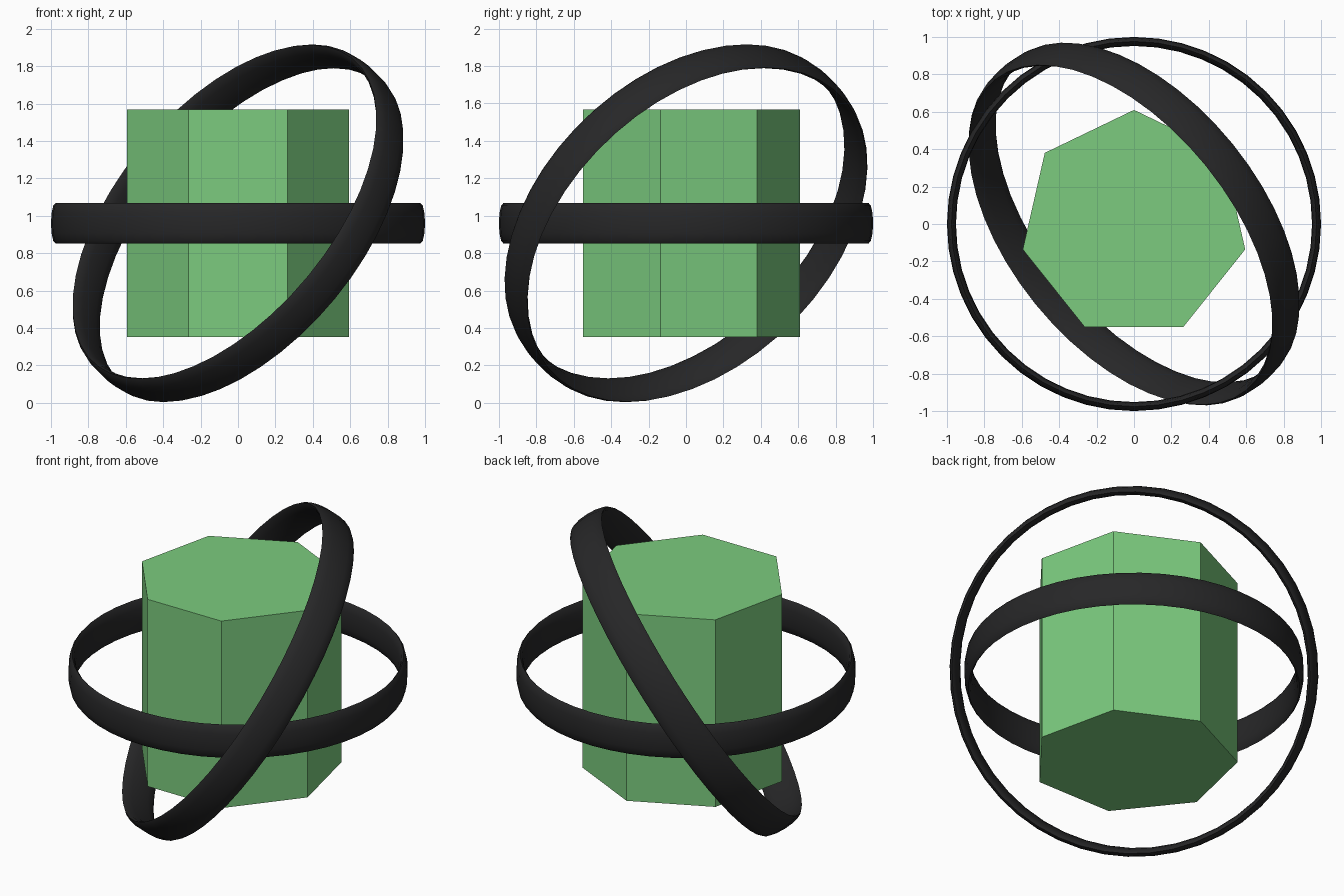
import bpy
from math import pi
from mathutils import Vector

if "Cube" in bpy.data.objects:
    bpy.data.objects.remove(bpy.data.objects["Cube"])

CENTRE = (0, 0, 0.96)


def material(name, colour):
    m = bpy.data.materials.new(name)
    m.diffuse_color = (*colour, 1)
    m.use_nodes = True
    m.node_tree.nodes["Principled BSDF"].inputs["Base Color"].default_value = m.diffuse_color
    return m


black = material("black", (0.02, 0.02, 0.021))
green = material("green", (0.2, 0.6, 0.21))


def ring(name, radius, thickness, half_height, normal):
    """Flattened band: a torus stretched along its own axis."""
    bpy.ops.mesh.primitive_torus_add(
        major_radius=radius, minor_radius=thickness,
        major_segments=48, minor_segments=12)
    ob = bpy.context.object
    ob.name = name
    ob.scale.z = half_height / thickness
    bpy.ops.object.transform_apply(location=False, rotation=False, scale=True)
    ob.location = CENTRE
    ob.rotation_euler = Vector(normal).to_track_quat('Z', 'Y').to_euler()
    bpy.ops.object.shade_smooth_by_angle(angle=pi / 3)
    ob.data.materials.append(black)
    return ob


# Seven-sided core with a corner pointing to the back
bpy.ops.mesh.primitive_cylinder_add(vertices=7, radius=0.61, depth=1.215, location=CENTRE)
core = bpy.context.object
core.name = "core"
core.data.materials.append(green)

# Level ring and larger tilted ring
ring("level_ring", 0.976, 0.024, 0.108, (0, 0, 1))
ring("tilted_ring", 1.068, 0.026, 0.111, (0.65, 0.527, -0.55))
